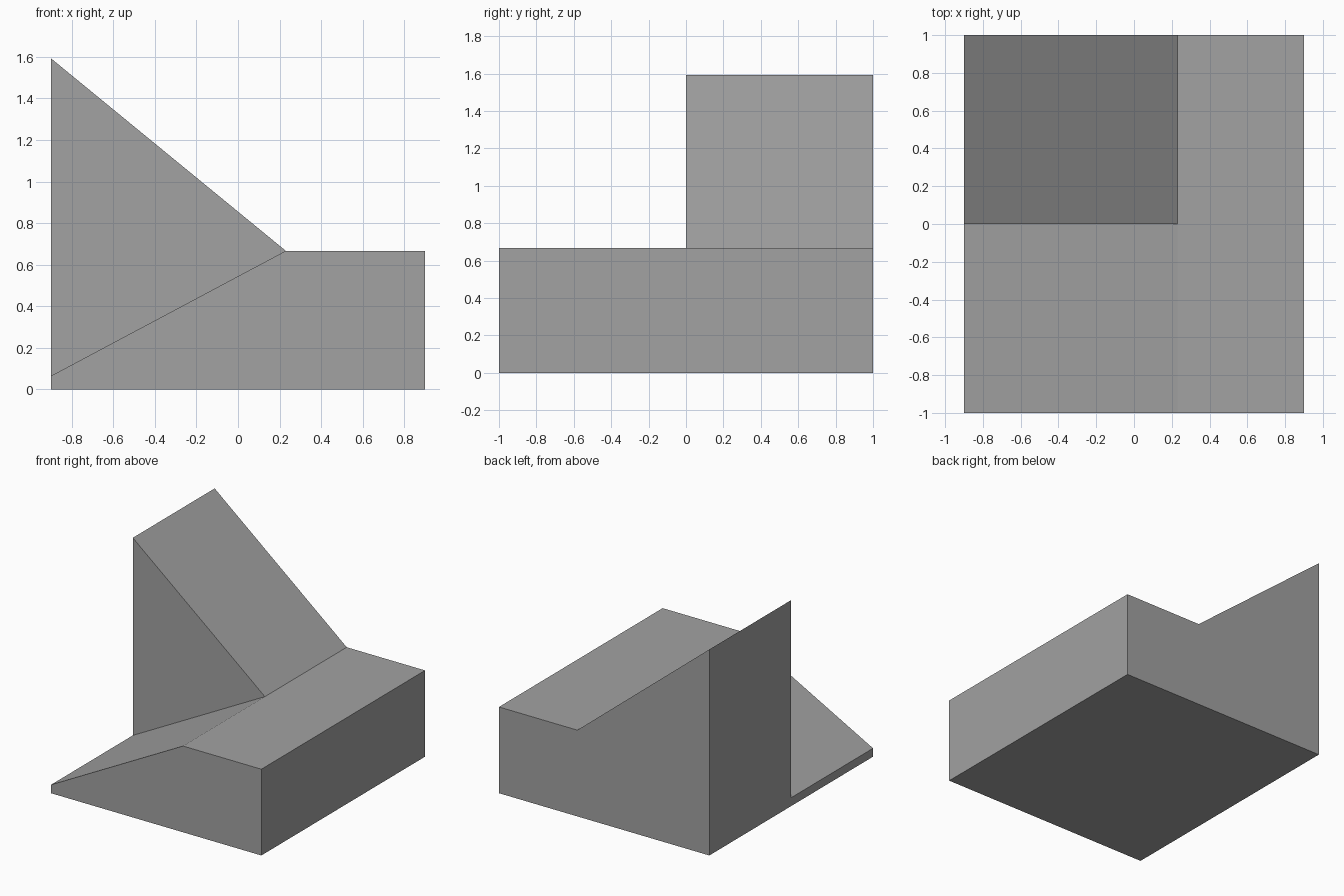
import bpy
import bmesh
from mathutils import Vector

cube = bpy.data.objects.get("Cube")
if cube:
    bpy.data.objects.remove(cube, do_unlink=True)

# Main dimensions
HALF_X, HALF_Y = 0.9, 1.0
LIP, RIDGE_X, RIDGE_Z, PEAK = 0.065, 0.23, 0.667, 1.593

grey = bpy.data.materials.new("plain grey")
grey.use_nodes = True
colour = (0.36, 0.36, 0.36, 1)
grey.diffuse_color = colour
grey.node_tree.nodes["Principled BSDF"].inputs["Base Color"].default_value = colour

# Base block: ramp and flat shelf, extruded from front to back
profile = [(-HALF_X, 0), (HALF_X, 0), (HALF_X, RIDGE_Z),
           (RIDGE_X, RIDGE_Z), (-HALF_X, LIP)]
bm = bmesh.new()
rings = [[bm.verts.new((x, y, z)) for x, z in profile] for y in (-HALF_Y, 0, HALF_Y)]
bm.faces.new(rings[0])
bm.faces.new(rings[2][::-1])
n = len(profile)
for near, far in zip(rings, rings[1:]):
    for i in range(n):
        j = (i + 1) % n
        bm.faces.new((near[i], far[i], far[j], near[j]))
bm.normal_update()

# Tall wedge: raise the rear half of the ramp, hinged along the ridge
ramp = [f for f in bm.faces
        if f.normal.x < -0.1 and f.normal.z > 0.1 and f.calc_center_median().y > 0]
raised = bmesh.ops.extrude_discrete_faces(bm, faces=ramp)["faces"][0]
for v in raised.verts:
    if v.co.x < 0:
        v.co.z = PEAK

# Weld the hinge and merge flat neighbouring faces
bmesh.ops.remove_doubles(bm, verts=bm.verts[:], dist=0.0001)
bmesh.ops.dissolve_limit(bm, angle_limit=0.01, verts=bm.verts[:], edges=bm.edges[:])
bmesh.ops.recalc_face_normals(bm, faces=bm.faces[:])

mesh = bpy.data.meshes.new("wedge_block")
bm.to_mesh(mesh)
bm.free()
mesh.materials.append(grey)
block = bpy.data.objects.new("wedge_block", mesh)
bpy.context.collection.objects.link(block)
